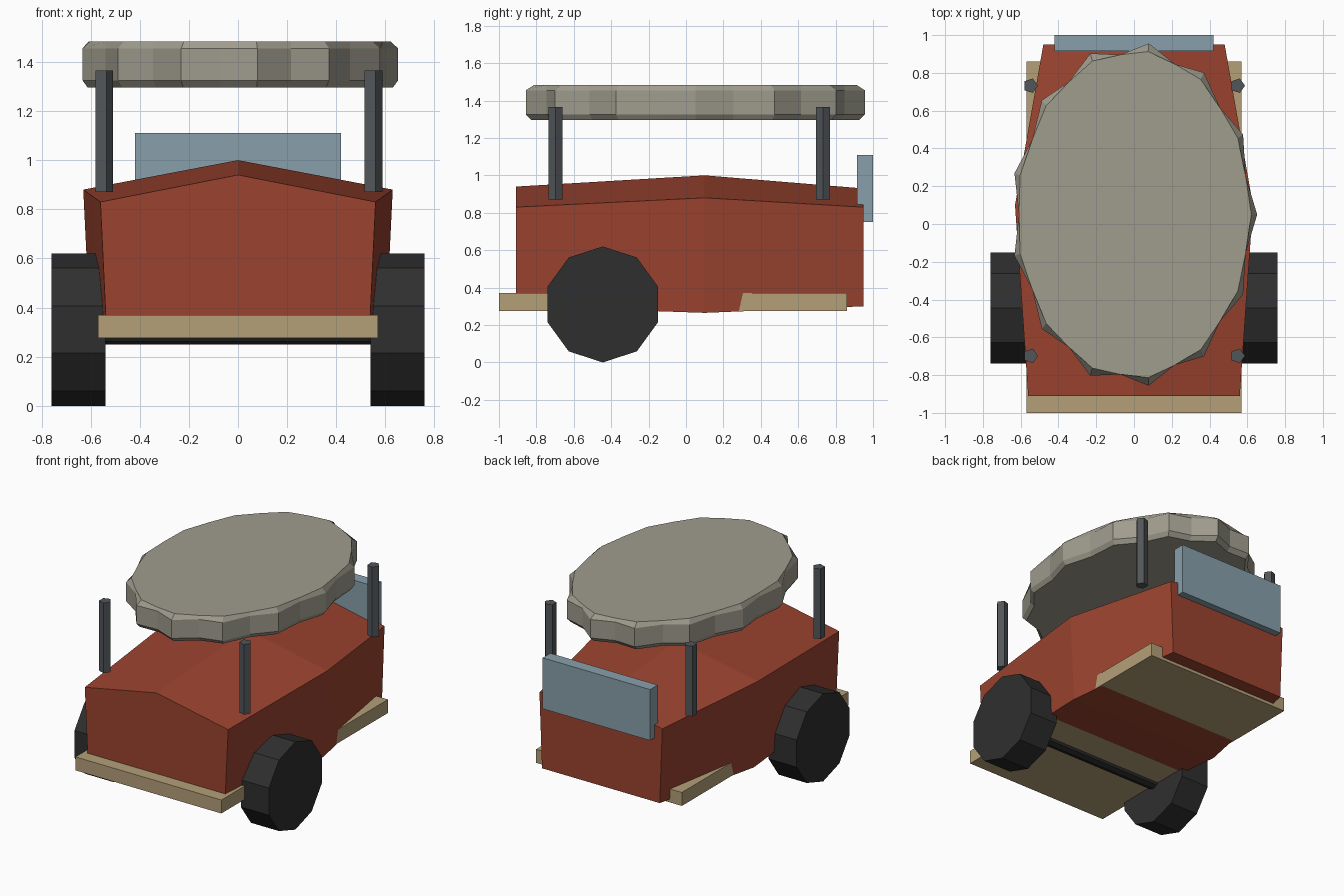
import bpy, bmesh, math
from mathutils import Matrix

if "Cube" in bpy.data.objects:
    bpy.data.objects.remove(bpy.data.objects["Cube"])


def material(name, rgb):
    m = bpy.data.materials.new(name)
    m.diffuse_color = (*rgb, 1)
    m.use_nodes = True
    m.node_tree.nodes["Principled BSDF"].inputs["Base Color"].default_value = m.diffuse_color
    return m


RED = material("brick_red", (0.33, 0.057, 0.029))
TAN = material("tan_wood", (0.46, 0.35, 0.19))
STONE = material("grey_stone", (0.35, 0.335, 0.27))
BLUE = material("slate_blue", (0.25, 0.35, 0.41))
RUBBER = material("dark_rubber", (0.028, 0.028, 0.028))
STEEL = material("dark_steel", (0.084, 0.093, 0.102))


def finish(name, bm, mat):
    bmesh.ops.recalc_face_normals(bm, faces=bm.faces)
    me = bpy.data.meshes.new(name)
    bm.to_mesh(me)
    bm.free()
    me.materials.append(mat)
    ob = bpy.data.objects.new(name, me)
    bpy.context.collection.objects.link(ob)
    return ob


def loft(name, rings, mat):
    """Skin a list of equal-length point rings and cap both ends."""
    bm = bmesh.new()
    vs = [[bm.verts.new(p) for p in r] for r in rings]
    n = len(vs[0])
    for a, b in zip(vs, vs[1:]):
        for i in range(n):
            j = (i + 1) % n
            bm.faces.new((a[i], a[j], b[j], b[i]))
    bm.faces.new(vs[0])
    bm.faces.new(vs[-1])
    return finish(name, bm, mat)


def box(name, lo, hi, mat):
    bm = bmesh.new()
    bmesh.ops.create_cube(bm, size=1)
    for v in bm.verts:
        v.co = [(a + b) / 2 + c * (b - a) for a, b, c in zip(lo, hi, v.co)]
    return finish(name, bm, mat)


def cylinder_x(name, x0, x1, y, z, r, sides, mat):
    rings = []
    for x in (x0, x1):
        rings.append([(x, y + r * math.sin(2 * math.pi * i / sides),
                       z + r * math.cos(2 * math.pi * i / sides))
                      for i in range(sides)])
    return loft(name, rings, mat)


# Body: pentagonal sections (y, bottom half width, bottom z, shoulder half width, shoulder z, ridge z)
sections = [(-0.91, 0.535, 0.30, 0.56, 0.83, 0.94),
            (0.10, 0.60, 0.265, 0.63, 0.88, 1.00),
            (0.95, 0.46, 0.30, 0.48, 0.83, 0.93)]
loft("body", [[(-b, y, zb), (b, y, zb), (s, y, zs), (0, y, zr), (-s, y, zs)]
              for y, b, zb, s, zs, zr in sections], RED)

# Base board under the body and panel across the back
box("base_board", (-0.57, -1.0, 0.275), (0.57, 0.86, 0.37), TAN)
box("back_panel", (-0.42, 0.915, 0.75), (0.42, 1.0, 1.11), BLUE)

# Axle and pair of wheels
cylinder_x("axle", -0.6, 0.6, -0.445, 0.31, 0.06, 10, RUBBER)
for side, x0 in (("left", -0.76), ("right", 0.54)):
    cylinder_x(side + "_wheel", x0, x0 + 0.22, -0.445, 0.31, 0.31, 10, RUBBER)

# Five-sided corner posts
for x in (-0.548, 0.548):
    for y in (-0.698, 0.732):
        ring = [(x + 0.04 * math.cos(2 * math.pi * i / 5),
                 y + 0.04 * math.sin(2 * math.pi * i / 5)) for i in range(5)]
        loft("corner_post", [[(px, py, z) for px, py in ring]
                             for z in (0.87, 1.365)], STEEL)


# Oval canopy with a scalloped rim: every second rim point bulges outward
def oval(z, bump, valley, n=26):
    pts = []
    for i in range(n):
        a = 2 * math.pi * i / n
        r = valley if i % 2 else bump
        pts.append((0.618 * r * math.cos(a), 0.05 + 0.865 * r * math.sin(a), z))
    return pts


loft("canopy", [oval(1.295, 1.02, 0.955), oval(1.325, 1.055, 0.985),
                oval(1.455, 1.055, 0.985), oval(1.483, 1.005, 0.985)], STONE)
